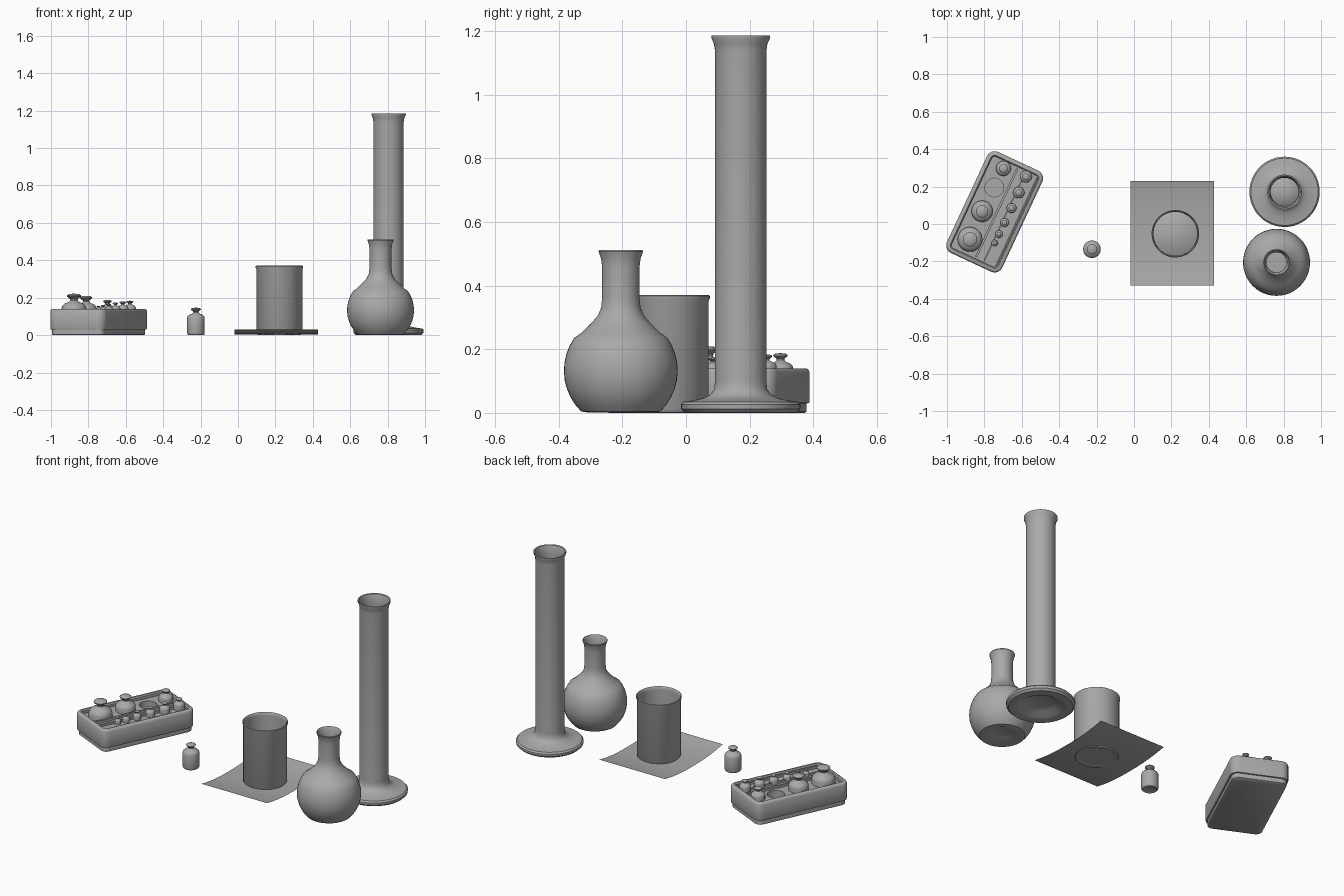
import bpy, bmesh, math
from mathutils import Matrix, Vector

if "Cube" in bpy.data.objects:
    bpy.data.objects.remove(bpy.data.objects["Cube"])

GREY = (0.4, 0.4, 0.4, 1)
grey = bpy.data.materials.new("plain grey")
grey.use_nodes = True
grey.diffuse_color = GREY
grey.node_tree.nodes["Principled BSDF"].inputs["Base Color"].default_value = GREY


def finish(name, bm, place, angle=40):
    """Turn a bmesh into a smooth shaded object with the shared material."""
    bmesh.ops.recalc_face_normals(bm, faces=bm.faces)
    mesh = bpy.data.meshes.new(name)
    bm.to_mesh(mesh)
    bm.free()
    mesh.materials.append(grey)
    ob = bpy.data.objects.new(name, mesh)
    bpy.context.collection.objects.link(ob)
    ob.matrix_world = place
    bpy.ops.object.select_all(action="DESELECT")
    ob.select_set(True)
    bpy.context.view_layer.objects.active = ob
    bpy.ops.object.shade_smooth_by_angle(angle=math.radians(angle))
    return ob


def lathe(name, profile, x, y, z=0, scale=1, steps=40):
    """Spin a radius and height profile about the z axis."""
    bm = bmesh.new()
    verts = [bm.verts.new((r, 0, h)) for r, h in profile]
    edges = [bm.edges.new(pair) for pair in zip(verts, verts[1:])]
    bmesh.ops.spin(bm, geom=verts + edges, cent=(0, 0, 0), axis=(0, 0, 1),
                   angle=math.tau, steps=steps)
    bmesh.ops.remove_doubles(bm, verts=bm.verts, dist=1e-5)
    return finish(name, bm, Matrix.Translation((x, y, z)) @ Matrix.Scale(scale, 4))


def outline(length, width, radius, n=6):
    """Points of a rounded rectangle."""
    pts = []
    for k, (sx, sy) in enumerate(((1, 1), (-1, 1), (-1, -1), (1, -1))):
        for i in range(n + 1):
            a = math.pi / 2 * (k + i / n)
            pts.append((sx * (length / 2 - radius) + radius * math.cos(a),
                        sy * (width / 2 - radius) + radius * math.sin(a)))
    return pts


def stacked(name, rings, place):
    """Loft rounded rectangles (inset, height) and cap both ends."""
    bm = bmesh.new()
    loops = []
    for inset, h in rings:
        pts = outline(LENGTH - 2 * inset, WIDTH - 2 * inset, max(0.012, 0.045 - inset))
        loops.append([bm.verts.new((px, py, h)) for px, py in pts])
    for a, b in zip(loops, loops[1:]):
        for i in range(len(a)):
            j = (i + 1) % len(a)
            bm.faces.new((a[i], a[j], b[j], b[i]))
    bm.faces.new(loops[0])
    bm.faces.new(loops[-1])
    return finish(name, bm, place)


# Tall measuring cylinder with a flanged, hollowed foot
lathe("measuring_cylinder", [
    (0, .035), (.05, .03), (.09, .022), (.12, .004), (.14, 0), (.175, .001), (.187, .012),
    (.188, .026), (.18, .035), (.15, .039), (.115, .047), (.095, .058), (.083, .075),
    (.081, .1), (.081, 1.14), (.084, 1.16), (.092, 1.178), (.092, 1.186), (.085, 1.184),
    (.077, 1.16), (.075, 1.13), (.075, .07), (.05, .085), (0, .095)], .805, .172, steps=48)

# Round flask: arc body, blended shoulder, neck and flared lip
R, MID = .179, .133
body = [(R * math.cos(math.radians(a)), MID + R * math.sin(math.radians(a)))
        for a in range(-46, 36, 9)]
lathe("round_flask", [(0, .025), (.05, .018), (.1, .001)] + body + [
    (.125, .251), (.095, .28), (.073, .305), (.062, .33), (.059, .36), (.059, .46),
    (.062, .485), (.07, .507), (.068, .512), (.06, .495), (.054, .46), (.054, .34),
    (.09, .27), (.15, .2), (.17, .13), (.13, .03), (0, .045)], .762, -.205, steps=48)

# Beaker with a thin rolled rim
lathe("beaker", [
    (0, .02), (.07, .012), (.1, 0), (.115, .001), (.123, .012), (.123, .352), (.127, .36),
    (.127, .368), (.123, .371), (.118, .365), (.117, .35), (.117, .025), (.08, .04),
    (0, .055)], .221, -.052, steps=48)

# Thin mat, curling upward at its front and back ends
bm = bmesh.new()
bmesh.ops.create_grid(bm, x_segments=2, y_segments=20, size=.5)
for v in bm.verts:
    v.co.z = .004 + .025 * abs(2 * v.co.y) ** 2.4
    v.co.x *= .445
    v.co.y *= .56
finish("mat", bm, Matrix.Translation((.205, -.05, 0)))

# Box of weights
LENGTH, WIDTH = .596, .326
box_place = Matrix.Translation((-.745, .065, 0)) @ Matrix.Rotation(math.radians(65), 4, "Z")
stacked("box_base", [(.016, 0), (.010, .004), (.010, .032)], box_place)
box = stacked("box_body", [
    (.010, .03), (.002, .031), (0, .036), (0, .128), (.004, .136), (.010, .14),
    (.022, .14), (.028, .134), (.028, .118)], box_place)

# Empty socket cut into the tray
bpy.ops.mesh.primitive_cylinder_add(vertices=32, radius=.05, depth=.2,
                                    location=(-.747, .195, .15))
cutter = bpy.context.object
cutter.hide_render = True
cut = box.modifiers.new("socket", "BOOLEAN")
cut.operation, cut.object, cut.solver = "DIFFERENCE", cutter, "EXACT"
bpy.context.view_layer.objects.active = box
bpy.ops.object.modifier_apply(modifier=cut.name)
bpy.data.objects.remove(cutter)

# Long ridges dividing the tray into two rows
for offset, width in ((-.012, .012), (-.06, .007), (-.128, .007)):
    bm = bmesh.new()
    bmesh.ops.create_cube(bm, size=1)
    bmesh.ops.scale(bm, verts=bm.verts, vec=Vector((.52, width, .03)))
    finish("tray_ridge", bm, box_place @ Matrix.Translation((0, offset, .117)))

# Knobbed weights: one loose, the rest seated in the tray
WEIGHT = [(0, .005), (.03, .004), (.04, 0), (.045, .004), (.047, .01), (.047, .092),
          (.044, .101), (.035, .109), (.02, .115), (.014, .121), (.015, .127),
          (.026, .135), (.027, .14), (.02, .145), (0, .147)]
lathe("loose_weight", WEIGHT, -.225, -.135, steps=32)
for x, y, radius, top in (
        (-.877, -.082, .066, .222), (-.812, .068, .057, .21), (-.698, .297, .04, .188),
        (-.578, .253, .032, .184), (-.616, .168, .03, .18), (-.655, .085, .026, .174),
        (-.692, .008, .023, .168), (-.722, -.054, .02, .162), (-.745, -.102, .017, .157)):
    size = radius / .047
    lathe("tray_weight", WEIGHT, x, y, top - .147 * size, size, steps=28)
